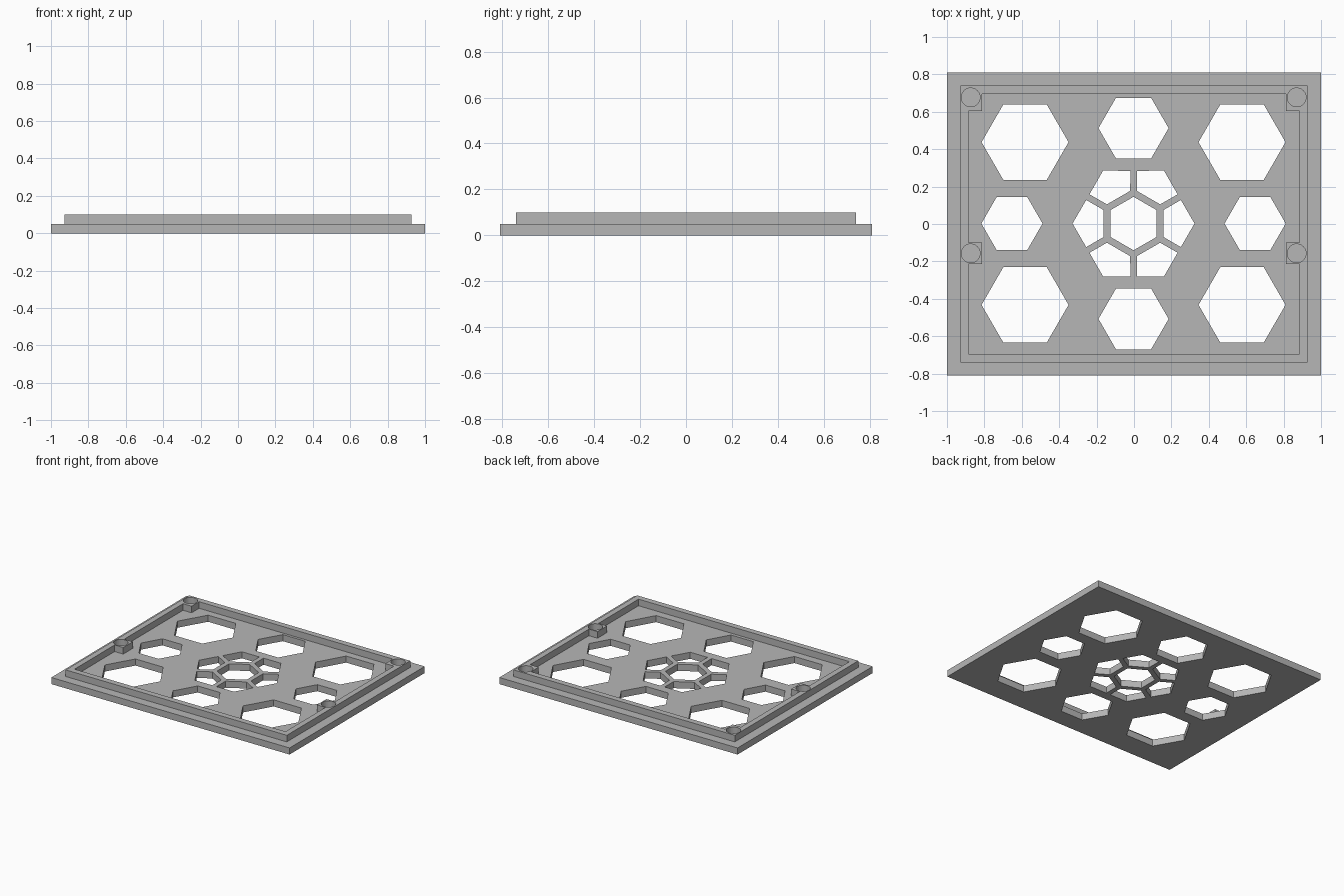
import bpy, bmesh
from math import cos, sin, pi, radians

cube = bpy.data.objects.get("Cube")
if cube:
    bpy.data.objects.remove(cube, do_unlink=True)

grey = bpy.data.materials.new("light grey")
grey.use_nodes = True
colour = (0.47, 0.47, 0.47, 1)
grey.diffuse_color = colour
grey.node_tree.nodes["Principled BSDF"].inputs["Base Color"].default_value = colour


def prisms(name, outlines, z0, z1):
    """One object made of upright prisms from counter-clockwise outlines."""
    bm = bmesh.new()
    for pts in outlines:
        low = [bm.verts.new((x, y, z0)) for x, y in pts]
        high = [bm.verts.new((x, y, z1)) for x, y in pts]
        bm.faces.new(low[::-1])
        bm.faces.new(high)
        n = len(pts)
        for i in range(n):
            j = (i + 1) % n
            bm.faces.new((low[i], low[j], high[j], high[i]))
    mesh = bpy.data.meshes.new(name)
    bm.to_mesh(mesh)
    bm.free()
    mesh.materials.append(grey)
    obj = bpy.data.objects.new(name, mesh)
    bpy.context.collection.objects.link(obj)
    return obj


def rect(hx, hy):
    return [(-hx, -hy), (hx, -hy), (hx, hy), (-hx, hy)]


def ngon(cx, cy, r, n=6):
    return [(cx + r * cos(2 * pi * i / n), cy + r * sin(2 * pi * i / n)) for i in range(n)]


def turned(pts, a):
    return [(x * cos(a) - y * sin(a) + CX, x * sin(a) + y * cos(a) + CY) for x, y in pts]


def combine(target, tool, operation):
    mod = target.modifiers.new("combine", 'BOOLEAN')
    mod.operation = operation
    mod.solver = 'EXACT'
    mod.object = tool
    bpy.context.view_layer.objects.active = target
    bpy.ops.object.modifier_apply(modifier=mod.name)
    bpy.data.objects.remove(tool, do_unlink=True)


CX, CY = -0.0025, 0.0025   # centre of the hole pattern

# Base plate with a raised step
lid = prisms("vented_lid", [rect(1.0, 0.81)], 0, 0.05)
combine(lid, prisms("step", [rect(0.928, 0.74)], 0.02, 0.1), 'UNION')

# Pocket inside the rim, leaving a block at each screw position
side = [(0.885, -0.695), (0.885, -0.215), (0.813, -0.215), (0.813, -0.1),
        (0.885, -0.1), (0.885, 0.605), (0.813, 0.605), (0.813, 0.695)]
pocket = side + [(-x, y) for x, y in reversed(side)]
combine(lid, prisms("pocket", [pocket], 0.05, 0.2), 'DIFFERENCE')

# Screw holes in the blocks
screws = [ngon(x, y, 0.05, 32) for x in (-0.873, 0.87) for y in (-0.157, 0.677)]
combine(lid, prisms("screw_holes", screws, 0.052, 0.2), 'DIFFERENCE')

# Hexagonal vents around the edge
vents = [ngon(CX + sx * 0.58, CY + sy * 0.435, 0.2325) for sx in (-1, 1) for sy in (-1, 1)]
for s in (-1, 1):
    vents.append(ngon(CX, CY + s * 0.51, 0.1875))
    vents.append(ngon(CX + s * 0.65, CY, 0.1635))

# Central grille: a pointed hexagon ringed by six five-sided openings
vents.append(turned(ngon(0, 0, 0.143), radians(30)))
petal = [(0.326, 0), (0.253, 0.126), (0.16, 0.072), (0.16, -0.072), (0.253, -0.126)]
vents += [turned(petal, k * pi / 3) for k in range(6)]
combine(lid, prisms("vents", vents, -0.1, 0.2), 'DIFFERENCE')
